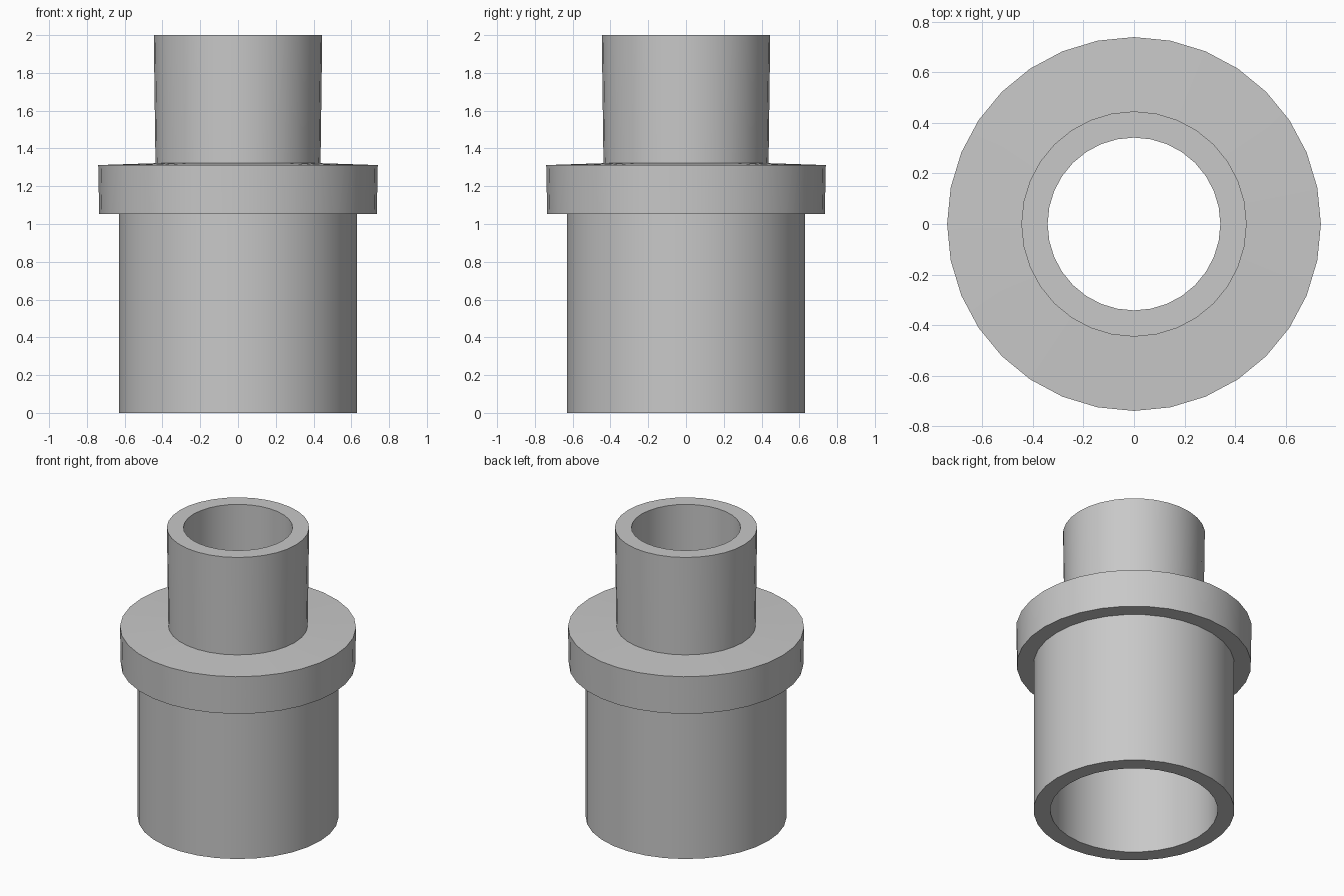
import bpy
import bmesh
import math

cube = bpy.data.objects.get("Cube")
if cube:
    bpy.data.objects.remove(cube, do_unlink=True)

SIDES = 32

# Plain grey material
grey = bpy.data.materials.new("plain grey")
grey.use_nodes = True
colour = (0.58, 0.58, 0.58, 1.0)
grey.diffuse_color = colour
grey.node_tree.nodes["Principled BSDF"].inputs["Base Color"].default_value = colour


def lathe(name, profile):
    """Revolve a closed (radius, height) profile around the z axis."""
    bm = bmesh.new()
    rings = []
    for radius, height in profile:
        rings.append([
            bm.verts.new((radius * math.cos(i * math.tau / SIDES),
                          radius * math.sin(i * math.tau / SIDES), height))
            for i in range(SIDES)])
    for a, b in zip(rings, rings[1:] + rings[:1]):
        for i in range(SIDES):
            j = (i + 1) % SIDES
            bm.faces.new((a[i], a[j], b[j], b[i]))
    bmesh.ops.recalc_face_normals(bm, faces=bm.faces)
    mesh = bpy.data.meshes.new(name)
    bm.to_mesh(mesh)
    bm.free()
    mesh.materials.append(grey)
    obj = bpy.data.objects.new(name, mesh)
    bpy.context.collection.objects.link(obj)
    bpy.ops.object.select_all(action="DESELECT")
    obj.select_set(True)
    bpy.context.view_layer.objects.active = obj
    bpy.ops.object.shade_smooth_by_angle(angle=math.radians(30))
    return obj


# Stepped hollow pipe: wide socket, collar and slightly flared neck
lathe("pipe_reducer", [
    (0.525, 0.0), (0.63, 0.0),        # socket rim
    (0.63, 1.053), (0.735, 1.053),    # socket wall and collar underside
    (0.74, 1.312), (0.437, 1.322),    # collar edge and gently sloped top
    (0.446, 2.0), (0.342, 2.0),       # neck wall and rim
    (0.342, 1.053), (0.525, 1.053),   # neck bore and inner shoulder
])
